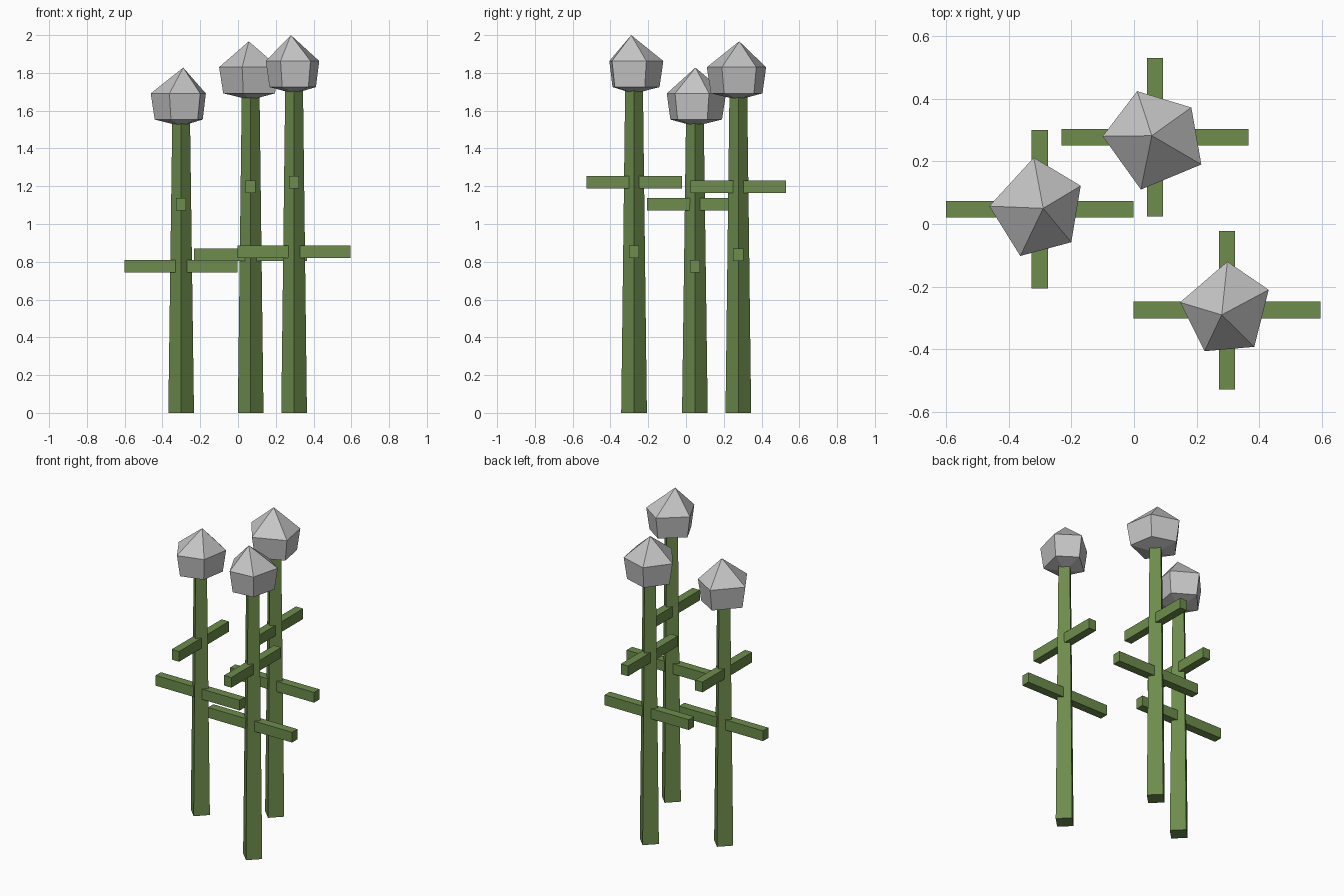
import bpy, bmesh
from math import sin, cos, tau
from mathutils import Vector

if "Cube" in bpy.data.objects:
    bpy.data.objects.remove(bpy.data.objects["Cube"])


def material(name, rgb):
    m = bpy.data.materials.new(name)
    m.diffuse_color = (*rgb, 1)
    m.use_nodes = True
    m.node_tree.nodes["Principled BSDF"].inputs["Base Color"].default_value = m.diffuse_color
    return m


GREEN = material("stem green", (0.153, 0.262, 0.072))
GREY = material("bloom grey", (0.56, 0.56, 0.56))


def finish(name, bm, mat):
    bmesh.ops.recalc_face_normals(bm, faces=bm.faces)
    me = bpy.data.meshes.new(name)
    bm.to_mesh(me)
    bm.free()
    me.materials.append(mat)
    ob = bpy.data.objects.new(name, me)
    bpy.context.collection.objects.link(ob)


def loft(name, rings, mat):
    """Skin a stack of rings; single-point rings make pointed ends."""
    bm = bmesh.new()
    loops = [[bm.verts.new(p) for p in r] for r in rings]
    for a, b in zip(loops, loops[1:]):
        n = max(len(a), len(b))
        for i in range(n):
            j = (i + 1) % n
            quad = [a[i % len(a)], a[j % len(a)], b[j % len(b)], b[i % len(b)]]
            bm.faces.new(list(dict.fromkeys(quad)))
    for end in (loops[0], loops[-1]):
        if len(end) > 2:
            bm.faces.new(end)
    finish(name, bm, mat)


def diamond(x, y, z, r):
    return [(x + r * cos(tau * i / 4), y + r * sin(tau * i / 4), z) for i in range(4)]


def bar(name, centre, size):
    bm = bmesh.new()
    bmesh.ops.create_cube(bm, size=1)
    for v in bm.verts:
        v.co = Vector(c + s * k for c, s, k in zip(centre, size, v.co))
    finish(name, bm, GREEN)


# each plant: stem axis, heights of the two crossbars, bloom apex, bloom outline from above
plants = [
    ("left", (-0.301, 0.047), 0.777, 1.104, (-0.29, 0.05, 1.828),
     [(-0.32, 0.212), (-0.17, 0.122), (-0.20, -0.058), (-0.363, -0.102), (-0.462, 0.057)]),
    ("rear", (0.067, 0.277), 0.838, 1.197, (0.057, 0.282, 1.967),
     [(0.01, 0.424), (0.183, 0.372), (0.215, 0.19), (0.022, 0.11), (-0.10, 0.28)]),
    ("right", (0.297, -0.275), 0.854, 1.22, (0.28, -0.29, 2.0),
     [(0.298, -0.12), (0.43, -0.21), (0.384, -0.392), (0.225, -0.406), (0.147, -0.25)]),
]

for name, (x, y), z_wide, z_deep, apex, outline in plants:
    # tapered four-sided stem
    top = apex[2] - 0.27
    loft(name + "_stem", [diamond(x, y, 0, 0.068), diamond(x, y, top, 0.047)], GREEN)
    # two crossbars through the stem
    bar(name + "_wide_branch", (x, y, z_wide), (0.598, 0.054, 0.066))
    bar(name + "_deep_branch", (x, y, z_deep), (0.052, 0.506, 0.066))
    # five-sided faceted bloom: apex, wide ring, narrower ring, shallow underside
    z = apex[2]
    wide = [(px, py, z - 0.137) for px, py in outline]
    low = [(x + (px - x) * 0.87, y + (py - y) * 0.87, z - 0.275) for px, py in outline]
    loft(name + "_bloom", [[apex], wide, low, [(x, y, z - 0.31)]], GREY)
